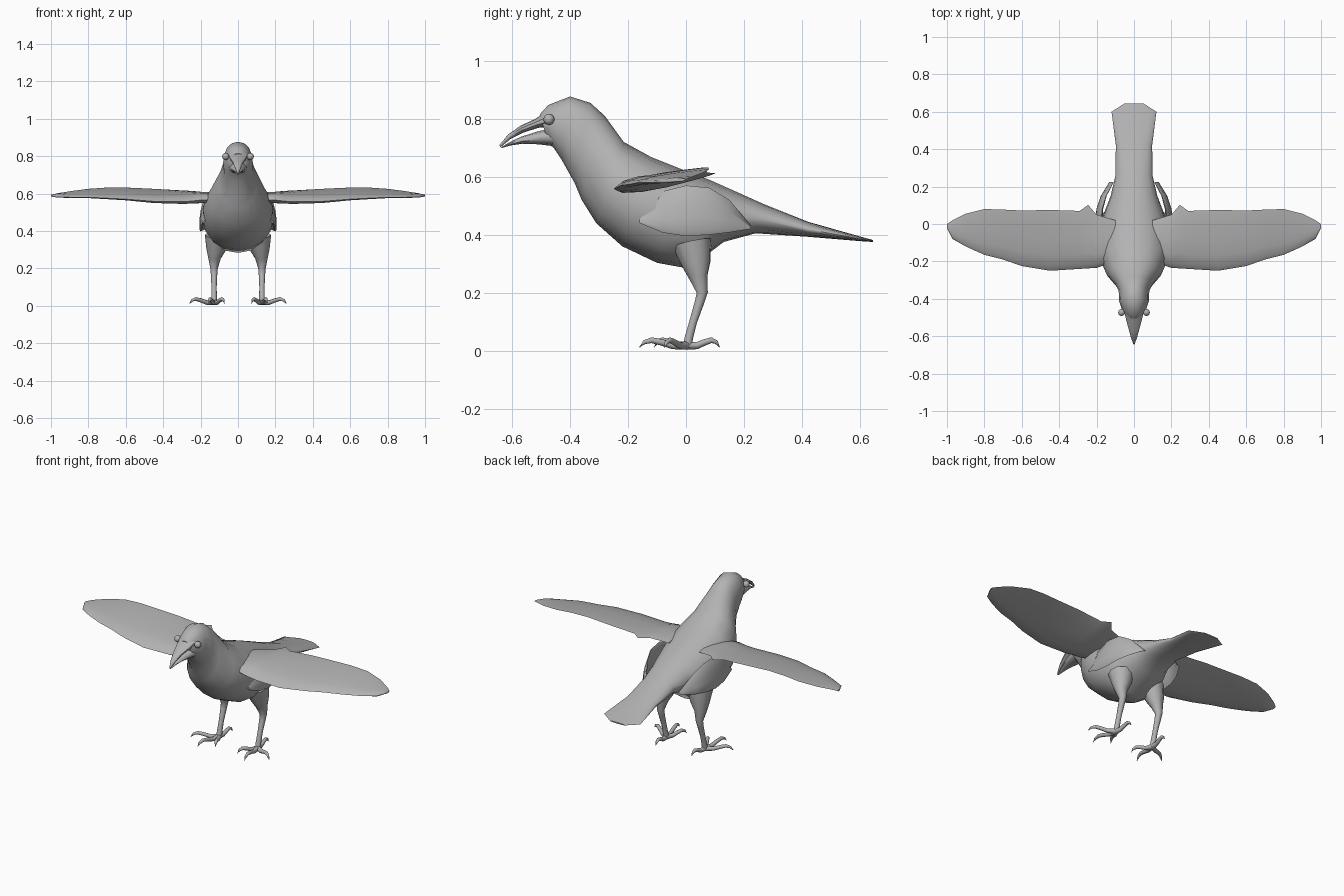
import bpy, bmesh, math
from mathutils import Vector

if "Cube" in bpy.data.objects:
    bpy.data.objects.remove(bpy.data.objects["Cube"])

grey = bpy.data.materials.new("plumage_grey")
grey.diffuse_color = (0.45, 0.45, 0.45, 1)
grey.use_nodes = True
grey.node_tree.nodes["Principled BSDF"].inputs["Base Color"].default_value = grey.diffuse_color


def finish(obj, mirror=False, angle=50):
    obj.data.materials.append(grey)
    if mirror:
        obj.modifiers.new("mirror", 'MIRROR')
    bpy.ops.object.select_all(action='DESELECT')
    obj.select_set(True)
    bpy.context.view_layer.objects.active = obj
    bpy.ops.object.shade_smooth_by_angle(angle=math.radians(angle))


def loft(name, rings, mirror=False, angle=50):
    """Skin a list of equal-length rings and cap both ends."""
    bm = bmesh.new()
    vs = [[bm.verts.new(p) for p in r] for r in rings]
    n = len(vs[0])
    for a, b in zip(vs, vs[1:]):
        for i in range(n):
            j = (i + 1) % n
            bm.faces.new((a[i], a[j], b[j], b[i]))
    bm.faces.new(vs[0][::-1])
    bm.faces.new(vs[-1])
    bmesh.ops.recalc_face_normals(bm, faces=bm.faces)
    me = bpy.data.meshes.new(name)
    bm.to_mesh(me)
    bm.free()
    obj = bpy.data.objects.new(name, me)
    bpy.context.collection.objects.link(obj)
    finish(obj, mirror, angle)
    return obj


def span_ring(ty, tz, by, bz, w, n=16, power=0.9):
    """Upright oval between a top point and a bottom point in the mid plane."""
    top, bot = Vector((0, ty, tz)), Vector((0, by, bz))
    mid, half = (top + bot) / 2, (top - bot) / 2
    ring = []
    for i in range(n):
        a = 2 * math.pi * i / n
        s, c = math.sin(a), math.cos(a)
        ring.append(mid + half * c + Vector((math.copysign(abs(s) ** power, s) * w, 0, 0)))
    return ring


def tube(name, path, n=8):
    """Round limb along (x, y, z, radius) points."""
    pts = [Vector(p[:3]) for p in path]
    rings = []
    for k, p in enumerate(pts):
        d = (pts[min(k + 1, len(pts) - 1)] - pts[max(k - 1, 0)]).normalized()
        u = d.cross(Vector((1, 0.3, 0)) if abs(d.z) > 0.7 else Vector((0, 0, 1))).normalized()
        v = d.cross(u)
        rings.append([p + (u * math.cos(t) + v * math.sin(t)) * path[k][3]
                      for t in (2 * math.pi * i / n for i in range(n))])
    return loft(name, rings, True)


# Head, body and tail in one skin: top y, z, bottom y, z, half width
body = [
    (-.505, .815, -.475, .715, .040),
    (-.475, .848, -.455, .698, .062),
    (-.400, .877, -.430, .660, .079),
    (-.330, .855, -.385, .580, .082),
    (-.280, .810, -.360, .520, .100),
    (-.215, .720, -.310, .440, .150),
    (-.120, .668, -.220, .360, .188),
    (.000, .620, -.100, .303, .188),
    (.080, .590, .010, .283, .165),
    (.170, .550, .130, .375, .125),
    (.270, .505, .240, .405, .100),
    (.420, .445, .420, .393, .097),
    (.600, .394, .600, .378, .120),
    (.645, .382, .645, .375, .050),
]
loft("body", [span_ring(*s) for s in body])

# Slightly open beak
upper = [(-.47, .835, -.46, .772, .055), (-.52, .800, -.51, .769, .043),
         (-.57, .777, -.565, .751, .028), (-.615, .745, -.605, .731, .016),
         (-.645, .708, -.640, .702, .003)]
lower = [(-.46, .768, -.45, .705, .052), (-.51, .757, -.51, .712, .040),
         (-.57, .738, -.565, .714, .025), (-.61, .719, -.605, .708, .013),
         (-.638, .702, -.637, .699, .003)]
loft("upper_beak", [span_ring(*s, n=10) for s in upper])
loft("lower_beak", [span_ring(*s, n=10) for s in lower])

# Eyes
for side in (-1, 1):
    bpy.ops.mesh.primitive_uv_sphere_add(segments=12, ring_count=8, radius=.019,
                                         location=(side * .066, -.473, .798))
    eye = bpy.context.object
    eye.name = "eye"
    finish(eye)

# Spread wings: x, leading y, z, trailing y, z, half thickness
wing = [
    (.100, -.200, .570, .020, .590, .040),
    (.200, -.235, .565, .050, .605, .038),
    (.245, -.237, .560, .102, .612, .036),
    (.290, -.240, .556, .070, .615, .033),
    (.450, -.250, .558, .075, .625, .028),
    (.600, -.225, .570, .072, .632, .022),
    (.700, -.190, .575, .077, .632, .019),
    (.800, -.165, .580, .080, .625, .016),
    (.900, -.120, .580, .055, .612, .013),
    (.970, -.080, .583, .020, .600, .011),
    (1.00, -.020, .588, .000, .592, .007),
]


def wing_ring(x, ly, lz, ty, tz, th, n=12):
    ring = []
    for i in range(n):
        a = 2 * math.pi * i / n
        c = (1 - math.cos(a)) / 2
        z = lz + (tz - lz) * c + th * math.sin(a) * (1 - .75 * c)
        ring.append((x, ly + (ty - ly) * c, z))
    return ring


loft("wing", [wing_ring(*s) for s in wing], True)

# Leaf-shaped flank feathers: y, bottom z, top z, centre x, half thickness
flank = [(-.160, .440, .465, .178, .006), (-.080, .407, .550, .186, .014),
         (.000, .395, .570, .188, .016), (.080, .400, .562, .183, .014),
         (.150, .408, .520, .162, .010), (.225, .420, .430, .120, .003)]


def flank_ring(y, z0, z1, x, th, n=10):
    ring = []
    for i in range(n):
        a = 2 * math.pi * i / n
        h = math.cos(a)
        ring.append((x + th * math.sin(a) - .012 * h, y, (z0 + z1) / 2 + (z1 - z0) / 2 * h))
    return ring


loft("flank_feather", [flank_ring(*s) for s in flank], True)

# Legs
tube("leg", [(.108, .020, .37, .070), (.118, .035, .300, .052), (.126, .042, .255, .034),
             (.128, .056, .200, .020), (.128, .046, .165, .017), (.128, .025, .100, .014),
             (.128, .010, .045, .015), (.128, .004, .012, .016)], 10)

# Toes with hooked claws: tip x, tip y
for name, tx, ty in (("middle_toe", .155, -.160), ("inner_toe", .072, -.110),
                     ("outer_toe", .258, -.075), ("back_toe", .118, .116)):
    def at(t, z, r):
        return (.128 + (tx - .128) * t, .004 + (ty - .004) * t, z, r)
    tube(name, [at(0, .018, .015), at(.3, .017, .012), at(.55, .029, .011),
                at(.75, .036, .010), at(.9, .029, .007), at(1, .012, .002)])
